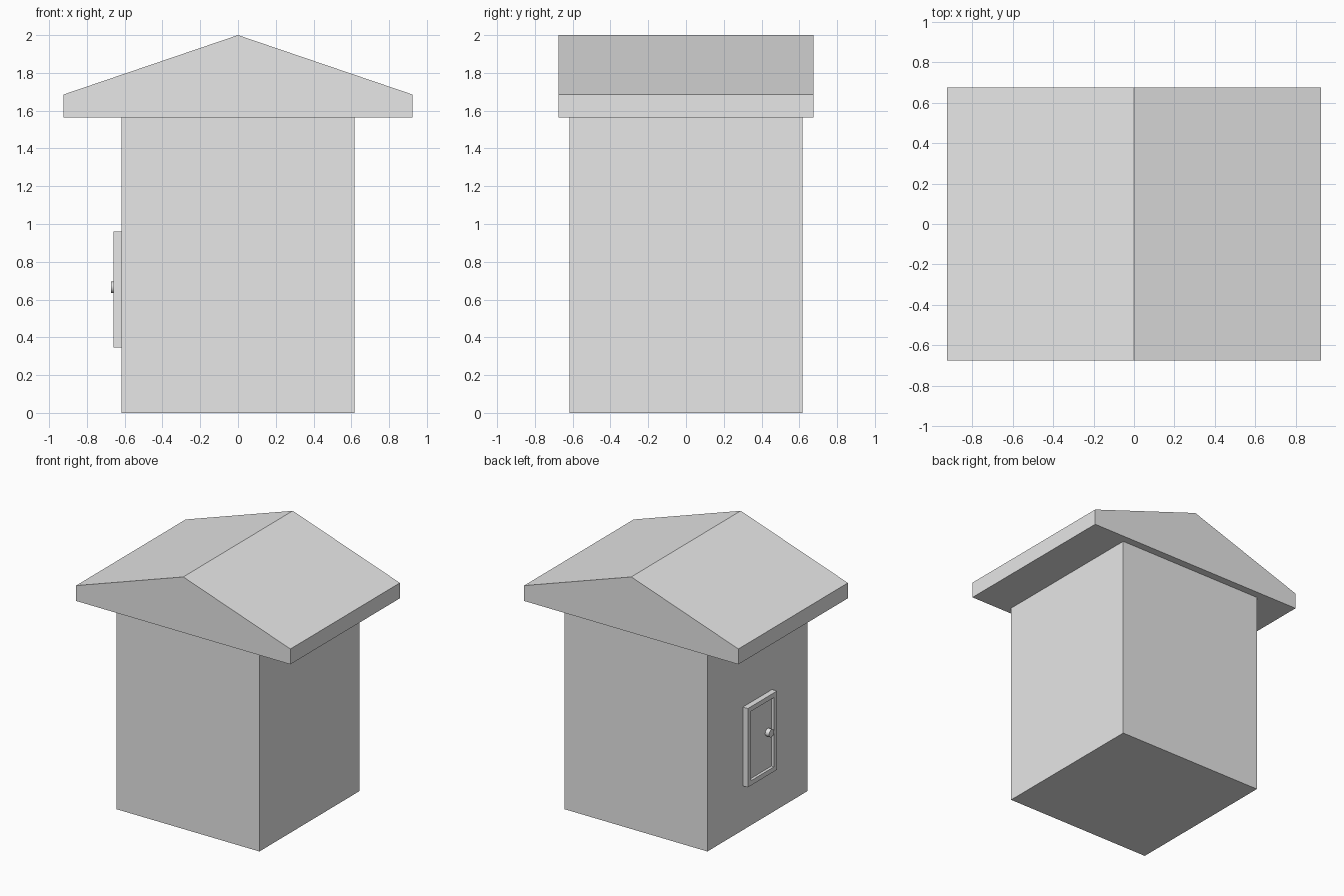
import bpy
import bmesh
from math import radians
from mathutils import Matrix, Vector

cube = bpy.data.objects.get("Cube")
if cube:
    bpy.data.objects.remove(cube, do_unlink=True)

GREY = (0.8, 0.8, 0.8, 1)
mat = bpy.data.materials.new("plain_grey")
mat.use_nodes = True
mat.diffuse_color = GREY
mat.node_tree.nodes["Principled BSDF"].inputs["Base Color"].default_value = GREY


def finish(name, bm):
    bmesh.ops.recalc_face_normals(bm, faces=bm.faces)
    mesh = bpy.data.meshes.new(name)
    bm.to_mesh(mesh)
    bm.free()
    mesh.materials.append(mat)
    obj = bpy.data.objects.new(name, mesh)
    bpy.context.collection.objects.link(obj)
    return obj


def box(bm, lo, hi):
    lo, hi = Vector(lo), Vector(hi)
    place = Matrix.Translation((lo + hi) / 2) @ Matrix.Diagonal((*(hi - lo), 1))
    return bmesh.ops.create_cube(bm, size=1, matrix=place)["verts"]


# Square body
WALL, EAVE = 0.617, 1.565
bm = bmesh.new()
box(bm, (-WALL, -WALL, 0), (WALL, WALL, EAVE))
finish("body", bm)

# Gabled roof: a pentagon profile extruded from front to back
HALF_X, HALF_Y, SLOPE_START = 0.925, 0.675, 1.685
profile = [(-HALF_X, EAVE), (HALF_X, EAVE), (HALF_X, SLOPE_START),
           (0, 2), (-HALF_X, SLOPE_START)]
bm = bmesh.new()
gable = bm.faces.new([bm.verts.new((x, -HALF_Y, z)) for x, z in profile])
swept = bmesh.ops.extrude_face_region(bm, geom=[gable], use_keep_orig=True)["geom"]
bmesh.ops.translate(bm, vec=(0, 2 * HALF_Y, 0),
                    verts=[v for v in swept if isinstance(v, bmesh.types.BMVert)])
finish("roof", bm)

# Small door on the right wall: inset its outer face, then sink the panel
bm = bmesh.new()
box(bm, (-0.66, -0.18, 0.345), (-WALL, 0.18, 0.96))
bm.normal_update()
panel = min(bm.faces, key=lambda f: f.calc_center_median().x)
bmesh.ops.inset_region(bm, faces=[panel], thickness=0.037, use_even_offset=True)
sunk = bmesh.ops.extrude_face_region(bm, geom=[panel])["geom"]
bmesh.ops.delete(bm, geom=[panel], context='FACES_ONLY') if panel.is_valid else None
bmesh.ops.translate(bm, vec=(0.022, 0, 0),
                    verts=[v for v in sunk if isinstance(v, bmesh.types.BMVert)])
finish("door", bm)

# Round door knob
bm = bmesh.new()
bmesh.ops.create_cone(bm, cap_ends=True, segments=16, radius1=0.03, radius2=0.03,
                      depth=0.034,
                      matrix=Matrix.Translation((-0.655, -0.095, 0.665))
                      @ Matrix.Rotation(radians(90), 4, 'Y'))
knob = finish("door_knob", bm)
bpy.context.view_layer.objects.active = knob
knob.select_set(True)
bpy.ops.object.shade_smooth_by_angle(angle=radians(30))
